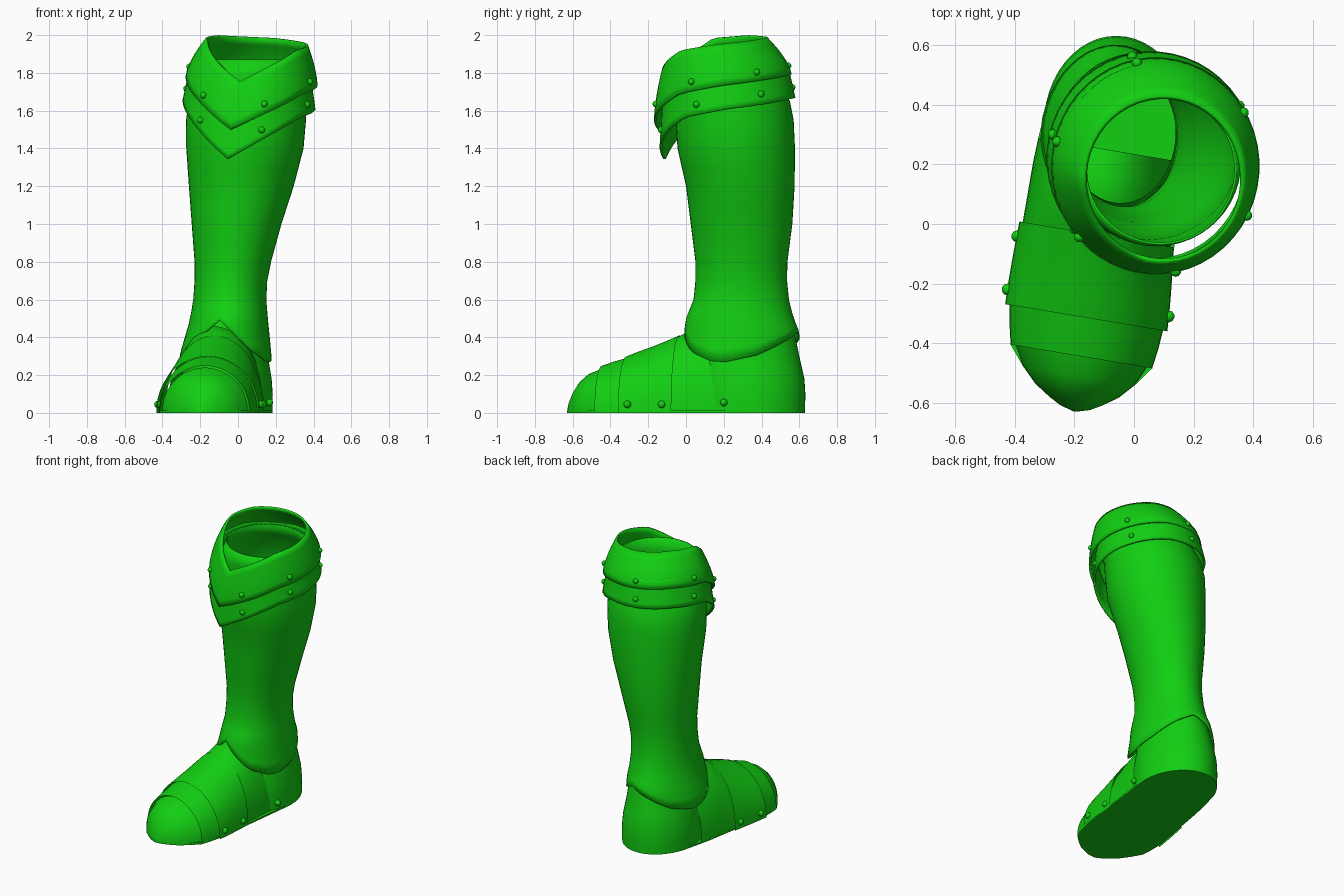
import bpy, bmesh, math
from mathutils import Vector

if "Cube" in bpy.data.objects:
    bpy.data.objects.remove(bpy.data.objects["Cube"])

green = bpy.data.materials.new("boot_green")
green.diffuse_color = (0.006, 0.62, 0.006, 1)
green.use_nodes = True
green.node_tree.nodes["Principled BSDF"].inputs["Base Color"].default_value = green.diffuse_color


def lerp(keys, x):
    """Interpolate rows (position, values...) at x."""
    if x <= keys[0][0]:
        return keys[0][1:]
    for a, b in zip(keys, keys[1:]):
        if x <= b[0]:
            t = (x - a[0]) / (b[0] - a[0])
            return tuple(p + (q - p) * t for p, q in zip(a[1:], b[1:]))
    return keys[-1][1:]


def finish(name, bm, angle=40, thick=0.0):
    bmesh.ops.recalc_face_normals(bm, faces=bm.faces)
    me = bpy.data.meshes.new(name)
    bm.to_mesh(me)
    bm.free()
    me.materials.append(green)
    ob = bpy.data.objects.new(name, me)
    bpy.context.collection.objects.link(ob)
    bpy.ops.object.select_all(action='DESELECT')
    ob.select_set(True)
    bpy.context.view_layer.objects.active = ob
    bpy.ops.object.shade_smooth_by_angle(angle=math.radians(angle))
    if thick:
        mod = ob.modifiers.new("thickness", 'SOLIDIFY')
        mod.thickness = thick
        mod.offset = -1
    return ob


def loft(name, rows, closed, thick=0.0):
    """Skin a list of point rows into a shell."""
    bm = bmesh.new()
    grid = [[bm.verts.new(p) for p in row] for row in rows]
    n = len(rows[0])
    for r, s in zip(grid, grid[1:]):
        for i in range(n if closed else n - 1):
            j = (i + 1) % n
            bm.faces.new((r[i], r[j], s[j], s[i]))
    return finish(name, bm, thick=thick)


def around(cx, cy, rx, ry, a, yaw, z):
    """Point on an ellipse; a = 0 is the front point, positive to the right."""
    t = math.radians(a - yaw)
    return (cx + rx * math.sin(t), cy - ry * math.cos(t), z)


def rivet(name, p, r=0.018):
    bm = bmesh.new()
    bmesh.ops.create_uvsphere(bm, u_segments=10, v_segments=6, radius=r)
    bmesh.ops.translate(bm, verts=bm.verts, vec=Vector(p))
    finish(name, bm)


ANGLES = [-180 + 7.5 * i for i in range(48)]

# Shaft: height, x min, x max, y min, y max
SHAFT = [(0.27, -0.315, 0.18, -0.04, 0.605), (0.36, -0.295, 0.172, -0.025, 0.605),
         (0.43, -0.272, 0.165, -0.01, 0.60), (0.5, -0.253, 0.158, 0.0, 0.57),
         (0.6, -0.237, 0.15, 0.04, 0.545), (0.7, -0.23, 0.155, 0.05, 0.535),
         (0.8, -0.23, 0.175, 0.05, 0.537), (1.0, -0.245, 0.23, 0.025, 0.563),
         (1.2, -0.26, 0.295, 0.0, 0.575), (1.4, -0.274, 0.347, -0.045, 0.577),
         (1.55, -0.275, 0.36, -0.055, 0.57), (1.65, -0.262, 0.36, -0.06, 0.55),
         (1.78, -0.21, 0.36, -0.075, 0.49), (1.87, -0.165, 0.345, -0.07, 0.435)]
ANKLE_EDGE = [(0, 0.49), (25, 0.41), (50, 0.325), (75, 0.275), (90, 0.27),
              (120, 0.305), (150, 0.375), (180, 0.43)]


def box_point(table, z, a, yaw):
    x0, x1, y0, y1 = lerp(table, z)
    return around((x0 + x1) / 2, (y0 + y1) / 2, (x1 - x0) / 2, (y1 - y0) / 2, a, yaw, z)


rows = []
for k in range(5):
    rows.append([])
    for a in ANGLES:
        low = lerp(ANKLE_EDGE, abs(a))[0]
        rows[-1].append(box_point(SHAFT, low + (0.6 - low) * k / 5, a, 14))
for z in [0.6, 0.7, 0.8, 0.9, 1.0, 1.1, 1.2, 1.3, 1.4, 1.48, 1.55, 1.65, 1.78, 1.87]:
    rows.append([box_point(SHAFT, z, a, 14) for a in ANGLES])
loft("shaft", rows, True, thick=0.008)

# Heel cup
HEEL = [(0.0, -0.30, 0.183, 0.03, 0.63), (0.1, -0.303, 0.184, 0.03, 0.632),
        (0.18, -0.30, 0.178, 0.03, 0.627), (0.3, -0.283, 0.158, 0.05, 0.60),
        (0.42, -0.25, 0.145, 0.05, 0.575), (0.5, -0.23, 0.14, 0.07, 0.55)]
loft("heel_cup", [[box_point(HEEL, z, a, 0) for a in ANGLES]
                  for z in (0.0, 0.05, 0.1, 0.18, 0.24, 0.3, 0.36, 0.42, 0.5)], True)


# Foot plates: stations of (y on the axis, half width, height)
def arch(y, hw, h):
    cx, pts = -0.121 + 0.125 * y, []
    for i in range(25):
        t = math.pi * i / 24
        u = -hw * math.cos(t)
        pts.append((cx + 0.987 * u, y - 0.165 * u, h * math.sin(t) ** 0.95 if 0 < i < 24 else 0.0))
    return pts


PLATES = {
    "toe_cap": [(-0.63, 0.004, 0.006), (-0.617, 0.05, 0.06), (-0.595, 0.09, 0.11),
                (-0.56, 0.142, 0.165), (-0.51, 0.19, 0.208), (-0.43, 0.23, 0.24)],
    "front_foot_plate": [(-0.445, 0.241, 0.249), (-0.38, 0.253, 0.272), (-0.29, 0.264, 0.298)],
    "middle_foot_plate": [(-0.315, 0.276, 0.299), (-0.25, 0.275, 0.325), (-0.18, 0.272, 0.35),
                          (-0.11, 0.268, 0.378), (-0.035, 0.263, 0.41)],
    "instep": [(-0.06, 0.252, 0.392), (0.0, 0.249, 0.425), (0.08, 0.246, 0.46),
               (0.17, 0.242, 0.46), (0.25, 0.235, 0.44)],
}
base = []
for name, stations in PLATES.items():
    rows = [arch(*s) for s in stations]
    loft(name, rows, False)
    if name != "middle_foot_plate":
        base += [p for r in rows for p in (r[0], r[-1])]
base += [box_point(HEEL, 0, a, 0) for a in ANGLES]

# Sole: slab spanning the foot and heel footprint
bm = bmesh.new()
for x, y, _ in base:
    for z in (0.0, 0.012):
        bm.verts.new((x, y, z))
hull = bmesh.ops.convex_hull(bm, input=bm.verts)
junk = {v for v in hull["geom_interior"] + hull["geom_unused"] if isinstance(v, bmesh.types.BMVert)}
bmesh.ops.delete(bm, geom=list(junk), context='VERTS')
finish("sole", bm, angle=30)

# Collars: angle, bottom edge, rim height of the upper collar
EDGE = [(-180, 1.79, 1.985), (-110, 1.80, 2.0), (-70, 1.78, 1.985), (-35, 1.655, 1.87),
        (0, 1.5, 1.755), (35, 1.595, 1.84), (70, 1.69, 1.92), (110, 1.735, 1.95), (180, 1.79, 1.985)]
UPPER = [(0, 0.10, 0.15, 0.27, 0.28), (1, 0.072, 0.195, 0.35, 0.365)]
LOWER = [(0, 0.065, 0.205, 0.32, 0.335), (1, 0.058, 0.22, 0.352, 0.36)]


def upper_point(a, t):
    low, rim = lerp(EDGE, a)
    cx, cy, rx, ry = lerp(UPPER, 1 - (1 - t) ** 1.5)
    return around(cx, cy, rx, ry, a, 19, rim + (low - rim) * t)


def lower_point(a, t):
    low = lerp(EDGE, a)[0] - 0.125 - 0.03 * max(0, 1 - abs(a) / 50)
    cx, cy, rx, ry = lerp(LOWER, t)
    return around(cx, cy, rx, ry, a, 19, low + 0.18 * (1 - t))


for name, fn, rt in (("upper_collar", upper_point, 0.78), ("lower_collar", lower_point, 0.7)):
    fine = sorted(set(ANGLES))
    loft(name, [[fn(a, k / 6) for a in fine] for k in range(7)], True, thick=0.014)
    for i, a in enumerate((-150, -85, -30, 30, 82, 140)):
        rivet(f"{name}_rivet_{i + 1}", fn(a, rt))

# Foot rivets on both sides
for i, (y, hw) in enumerate(((-0.265, 0.274), (-0.085, 0.264))):
    for side, s in (("left", -1), ("right", 1)):
        u = s * hw
        rivet(f"foot_rivet_{side}_{i + 1}", (-0.121 + 0.125 * y + 0.987 * u, y - 0.165 * u, 0.045), 0.02)
for side, x in (("left", -0.285), ("right", 0.167)):
    rivet(f"heel_rivet_{side}", (x, 0.2, 0.055), 0.02)
